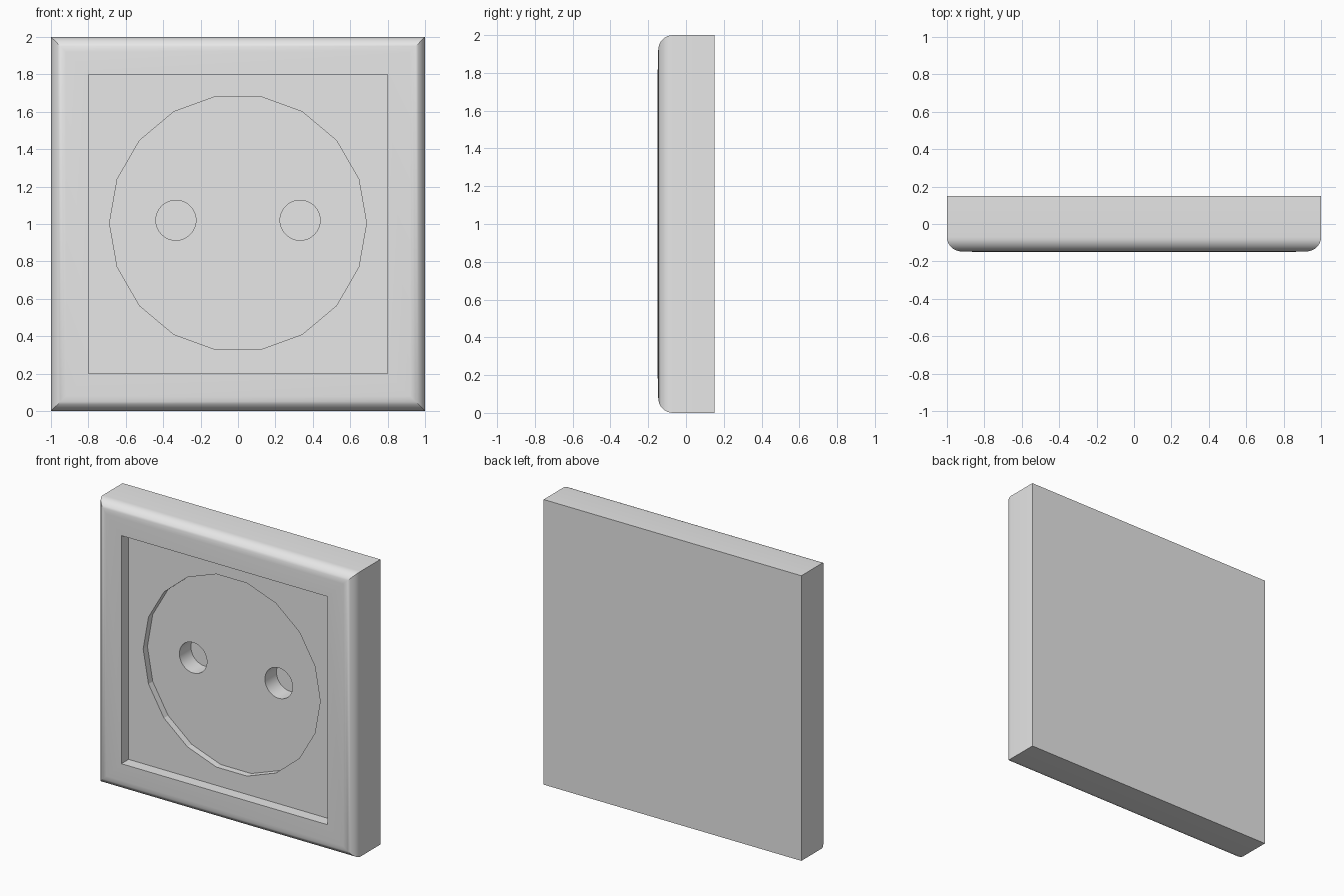
import bpy, bmesh, math
from mathutils import Matrix

if "Cube" in bpy.data.objects:
    bpy.data.objects.remove(bpy.data.objects["Cube"])

grey = bpy.data.materials.new("light_grey_plastic")
grey.diffuse_color = (0.8, 0.8, 0.8, 1)
grey.use_nodes = True
grey.node_tree.nodes["Principled BSDF"].inputs["Base Color"].default_value = grey.diffuse_color


def make_object(name, bm):
    bmesh.ops.recalc_face_normals(bm, faces=bm.faces)
    mesh = bpy.data.meshes.new(name)
    bm.to_mesh(mesh)
    bm.free()
    mesh.materials.append(grey)
    ob = bpy.data.objects.new(name, mesh)
    bpy.context.collection.objects.link(ob)
    return ob


def activate(ob):
    bpy.ops.object.select_all(action='DESELECT')
    ob.select_set(True)
    bpy.context.view_layer.objects.active = ob


def cylinder(name, x, z, radius, sides, y0, y1):
    """Cylinder along y from y0 to y1, with a vertex on the x axis."""
    bm = bmesh.new()
    rings = [[bm.verts.new((x + radius * math.cos(2 * math.pi * i / sides), y,
                            z + radius * math.sin(2 * math.pi * i / sides)))
              for i in range(sides)] for y in (y0, y1)]
    for i in range(sides):
        j = (i + 1) % sides
        bm.faces.new((rings[0][i], rings[0][j], rings[1][j], rings[1][i]))
    bm.faces.new(rings[0])
    bm.faces.new(rings[1])
    return make_object(name, bm)


def cut(ob, cutter):
    mod = ob.modifiers.new("cut", 'BOOLEAN')
    mod.operation = 'DIFFERENCE'
    mod.solver = 'EXACT'
    mod.object = cutter
    activate(ob)
    bpy.ops.object.modifier_apply(modifier=mod.name)
    bpy.data.objects.remove(cutter)


# Frame: mitred square rings following a rounded profile (half width, y)
profile = [(1.0, 0.15)]
for i in range(9):
    t = math.pi / 2 * i / 8
    profile.append((1.0 - 0.08 * (1 - math.cos(t)), -0.07 - 0.077 * math.sin(t)))
profile += [(0.8, -0.15), (0.8, -0.06)]
bm = bmesh.new()
rings = [[bm.verts.new((sx * h, y, 1 + sz * h))
          for sx, sz in ((-1, -1), (1, -1), (1, 1), (-1, 1))] for h, y in profile]
for a, b in zip(rings, rings[1:]):
    for i in range(4):
        j = (i + 1) % 4
        bm.faces.new((a[i], a[j], b[j], b[i]))
back = bm.faces.new(rings[0])
bmesh.ops.recalc_face_normals(bm, faces=bm.faces)
back.normal_update()
if back.normal.y < 0:
    bmesh.ops.reverse_faces(bm, faces=bm.faces)
frame = make_object("frame", bm)

# Panel: recessed plate with the round well and two pin holes
bm = bmesh.new()
bmesh.ops.create_cube(bm, size=1, matrix=Matrix.Translation((0, 0.035, 1))
                      @ Matrix.Diagonal((1.64, 0.21, 1.64, 1)))
panel = make_object("socket_panel", bm)
cut(panel, cylinder("well_cutter", 0, 1.005, 0.687, 18, -0.2, -0.023))
for side in (-1, 1):
    cut(panel, cylinder("pin_hole_cutter", side * 0.332, 1.02, 0.107, 48, -0.1, 0.105))

# Smooth the rounded edge and hole walls; the 18-sided well stays faceted
activate(frame)
bpy.ops.object.shade_smooth_by_angle(angle=math.radians(30))
activate(panel)
bpy.ops.object.shade_smooth_by_angle(angle=math.radians(15))
